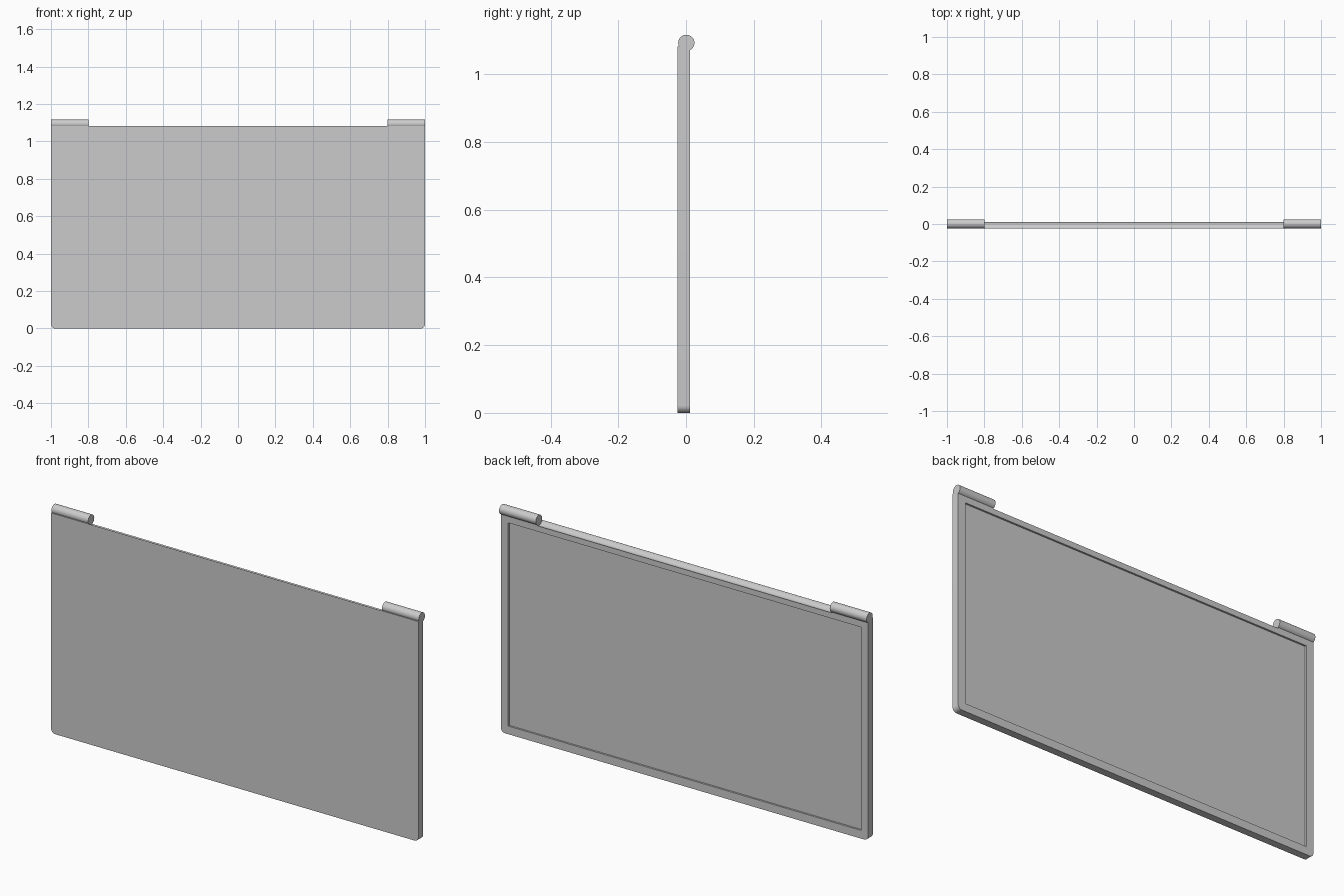
import bpy, bmesh
from math import pi, sin, cos

if "Cube" in bpy.data.objects:
    bpy.data.objects.remove(bpy.data.objects["Cube"])

WIDTH, TOP = 2.0, 1.083
FRONT, SEAM, BACK = -0.025, 0.001, 0.012
HINGE_Y, HINGE_Z, HINGE_R = 0.001, 1.093, 0.024


def finish(name, bm):
    bmesh.ops.recalc_face_normals(bm, faces=bm.faces)
    mesh = bpy.data.meshes.new(name)
    bm.to_mesh(mesh)
    bm.free()
    obj = bpy.data.objects.new(name, mesh)
    bpy.context.collection.objects.link(obj)
    return obj


def plate(name, x, z0, z1, y0, y1, r=0.0, steps=8):
    """Upright plate with rounded lower corners, extruded along y."""
    right = [(x, z1)]
    if r:
        for i in range(steps + 1):
            a = pi / 2 * i / steps
            right.append((x - r + r * cos(a), z0 + r - r * sin(a)))
    else:
        right.append((x, z0))
    outline = right + [(-px, pz) for px, pz in reversed(right)]
    bm = bmesh.new()
    face = bm.faces.new([bm.verts.new((px, y0, pz)) for px, pz in outline])
    ext = bmesh.ops.extrude_face_region(bm, geom=[face])
    verts = [v for v in ext["geom"] if isinstance(v, bmesh.types.BMVert)]
    bmesh.ops.translate(bm, verts=verts, vec=(0, y1 - y0, 0))
    return finish(name, bm)


def rod(name, x, length, r):
    """Cylinder along x on the hinge axis."""
    bpy.ops.mesh.primitive_cylinder_add(vertices=48, radius=r, depth=length,
                                        location=(x, HINGE_Y, HINGE_Z),
                                        rotation=(0, pi / 2, 0))
    obj = bpy.context.object
    obj.name = name
    return obj


def cut(obj, cutter):
    mod = obj.modifiers.new("cut", "BOOLEAN")
    mod.operation = "DIFFERENCE"
    mod.solver = "EXACT"
    mod.object = cutter
    cutter.hide_render = True
    bpy.context.view_layer.objects.active = obj
    bpy.ops.object.modifier_apply(modifier=mod.name)


def smooth(obj):
    bpy.ops.object.select_all(action="DESELECT")
    obj.select_set(True)
    bpy.context.view_layer.objects.active = obj
    bpy.ops.object.shade_smooth_by_angle(angle=0.6)


# Panel body: front shell and rear bezel
shell = plate("lid_shell", WIDTH / 2, 0, TOP, FRONT, SEAM, 0.022)
bezel = plate("bezel", WIDTH / 2, 0, TOP, SEAM, BACK, 0.022)

# Bezel opening and concave hinge channel between the barrels
opening = plate("opening_cutter", 0.96, 0.04, 1.04, SEAM - 0.02, BACK + 0.02)
channel = rod("channel_cutter", 0, 1.6, 0.0275)
cut(bezel, opening)
for part in (shell, bezel):
    cut(part, channel)
    smooth(part)
for cutter in (opening, channel):
    bpy.data.objects.remove(cutter)

# Display surface inside the bezel
plate("screen", 0.96, 0.04, 1.04, SEAM - 0.001, SEAM + 0.002)

# Hinge barrels at both upper corners
for side, label in ((-1, "left"), (1, "right")):
    smooth(rod("hinge_barrel_" + label, side * 0.9, 0.2, HINGE_R))
